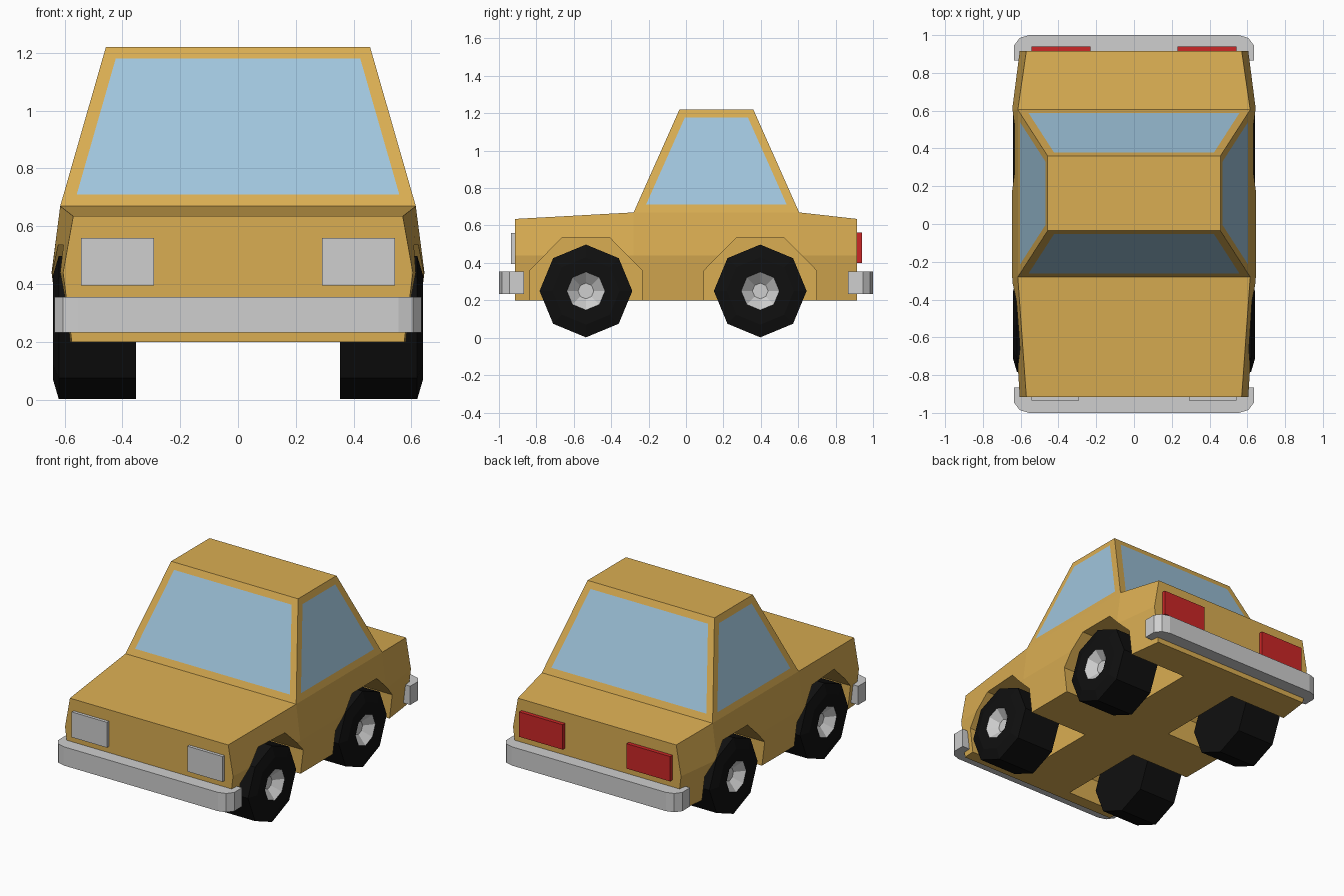
import bpy, bmesh
from math import sin, cos, pi

cube = bpy.data.objects.get("Cube")
if cube:
    bpy.data.objects.remove(cube, do_unlink=True)


def material(name, rgb, roughness=0.6):
    m = bpy.data.materials.new(name)
    m.use_nodes = True
    m.diffuse_color = (*rgb, 1)
    bsdf = m.node_tree.nodes["Principled BSDF"]
    bsdf.inputs["Base Color"].default_value = (*rgb, 1)
    bsdf.inputs["Roughness"].default_value = roughness
    return m


GOLD = material("gold paint", (0.70, 0.42, 0.085))
GLASS = material("blue glass", (0.35, 0.56, 0.72))
GREY = material("light grey", (0.62, 0.62, 0.62))
RED = material("red lamp", (0.60, 0.02, 0.02))
BLACK = material("black rubber", (0.005, 0.005, 0.005))


def finish(name, bm, *mats):
    bmesh.ops.recalc_face_normals(bm, faces=bm.faces)
    mesh = bpy.data.meshes.new(name)
    bm.to_mesh(mesh)
    bm.free()
    for m in mats:
        mesh.materials.append(m)
    obj = bpy.data.objects.new(name, mesh)
    bpy.context.collection.objects.link(obj)
    return obj


def loft(sections, caps=True):
    """Skin a list of closed rings that share the same point count."""
    bm = bmesh.new()
    rings = [[bm.verts.new(p) for p in s] for s in sections]
    n = len(rings[0])
    for a, b in zip(rings, rings[1:]):
        for i in range(n):
            j = (i + 1) % n
            bm.faces.new((a[i], a[j], b[j], b[i]))
    if caps:
        bm.faces.new(rings[0])
        bm.faces.new(rings[-1])
    return bm


def box(name, lo, hi, mat):
    ring = [(lo[0], lo[1]), (hi[0], lo[1]), (hi[0], hi[1]), (lo[0], hi[1])]
    return finish(name, loft([[(x, y, z) for x, y in ring] for z in (lo[2], hi[2])]), mat)


# Lower body: y, top height, half widths at bottom, waist and top
def body_section(y, top, low, mid, high):
    half = [(low, 0.2), (mid, 0.44), (high, top)]
    return [(x, y, z) for x, z in half] + [(-x, y, z) for x, z in reversed(half)]


body = finish("body", loft([
    body_section(-0.915, 0.635, 0.575, 0.605, 0.57),
    body_section(-0.28, 0.67, 0.615, 0.645, 0.615),
    body_section(0.605, 0.67, 0.615, 0.645, 0.615),
    body_section(0.915, 0.635, 0.575, 0.605, 0.57)]), GOLD)

# Wheel wells cut out of the body
AXLES = {"front": -0.535, "rear": 0.397}
arch = [(-0.30, 0.1), (-0.30, 0.36), (-0.127, 0.535),
        (0.127, 0.535), (0.30, 0.36), (0.30, 0.1)]
for axle_y in AXLES.values():
    for side in (-1, 1):
        cutter = finish("well_cutter", loft(
            [[(side * x, axle_y + y, z) for y, z in arch] for x in (0.19, 0.8)]), GOLD)
        cutter.hide_render = True
        mod = body.modifiers.new("well", "BOOLEAN")
        mod.operation, mod.solver, mod.object = "DIFFERENCE", "EXACT", cutter
        bpy.context.view_layer.objects.active = body
        bpy.ops.object.modifier_apply(modifier=mod.name)
        bpy.data.objects.remove(cutter, do_unlink=True)


# Cabin with windows inset in its four sloping faces
def rect(x, y0, y1, z):
    return [(-x, y0, z), (x, y0, z), (x, y1, z), (-x, y1, z)]


bm = loft([rect(0.615, -0.28, 0.605, 0.67), rect(0.457, -0.035, 0.36, 1.22)], caps=False)
windows = list(bm.faces)
bm.verts.ensure_lookup_table()
bm.faces.new(bm.verts[4:8])
bmesh.ops.recalc_face_normals(bm, faces=bm.faces)
bmesh.ops.inset_individual(bm, faces=windows, thickness=0.044, use_even_offset=True)
for f in windows:
    f.material_index = 1
finish("cabin", bm, GOLD, GLASS)

# Bumpers with chamfered corners wrapping round the ends
corner = [(0.635, 0.865), (0.635, 0.945), (0.605, 0.985), (0.555, 1.0)]
outline = corner + [(-x, y) for x, y in reversed(corner)]
for name, d in (("front", -1), ("rear", 1)):
    finish(name + "_bumper", loft(
        [[(x, d * y, z) for x, y in outline] for z in (0.233, 0.355)]), GREY)

# Lamps
for name, s in (("left", 1), ("right", -1)):
    x0, x1 = sorted((s * 0.29, s * 0.543))
    box(name + "_headlight", (x0, -0.935, 0.395), (x1, -0.90, 0.56), GREY)
    x0, x1 = sorted((s * 0.23, s * 0.543))
    box(name + "_tail_light", (x0, 0.90, 0.40), (x1, 0.94, 0.562), RED)

# Eight-sided wheels: x and radius from inner face to dished hub
profile = [(0.352, 0.248), (0.62, 0.248), (0.64, 0.18), (0.64, 0.102), (0.59, 0.042)]
for axle, axle_y in AXLES.items():
    for name, s in (("left", 1), ("right", -1)):
        bm = loft([[(s * x, axle_y + r * sin(k * pi / 4), 0.25 + r * cos(k * pi / 4))
                    for k in range(8)] for x, r in profile])
        for f in bm.faces:
            c = f.calc_center_median()
            reach = max(abs(v.co.z - 0.25) for v in f.verts)
            if abs(c.x) > 0.5 and reach < 0.11:
                f.material_index = 1
        finish(f"{axle}_{name}_wheel", bm, BLACK, GREY)
